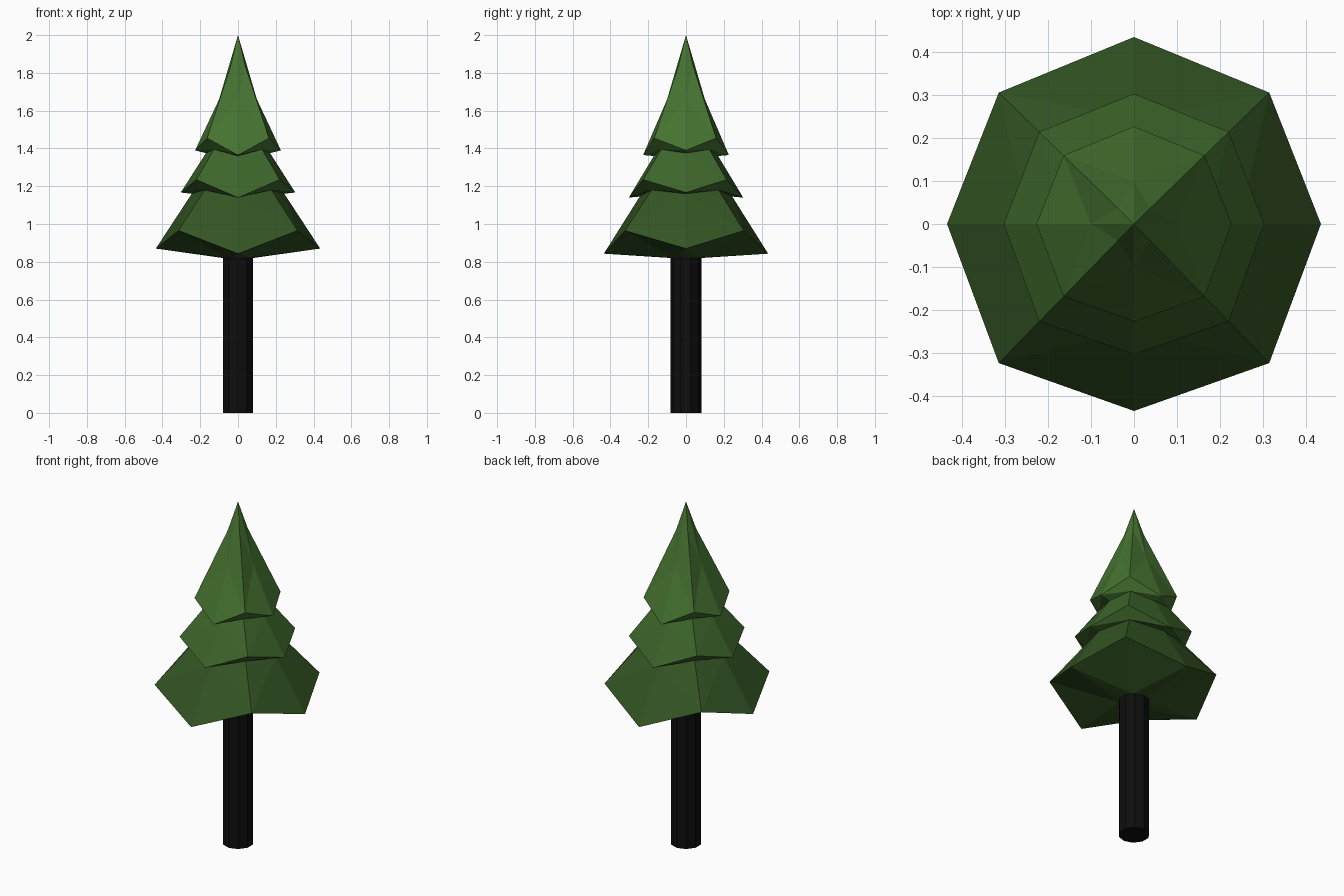
import bpy, bmesh, math

if "Cube" in bpy.data.objects:
    bpy.data.objects.remove(bpy.data.objects["Cube"])


def material(name, rgb):
    m = bpy.data.materials.new(name)
    m.diffuse_color = (*rgb, 1)
    m.use_nodes = True
    m.node_tree.nodes["Principled BSDF"].inputs["Base Color"].default_value = m.diffuse_color
    return m


def make_object(name, bm, mats):
    bmesh.ops.recalc_face_normals(bm, faces=bm.faces)
    mesh = bpy.data.meshes.new(name)
    bm.to_mesh(mesh)
    bm.free()
    for m in mats:
        mesh.materials.append(m)
    ob = bpy.data.objects.new(name, mesh)
    bpy.context.collection.objects.link(ob)
    return ob


# Foliage rings, top to bottom: straight radius, corner radius,
# height on the x axis, on the y axis and at the corners, colour slot
rings = [
    (0.10, 0.053, 1.66, 1.66, 1.84, 0),   # neck below the tip
    (0.227, 0.232, 1.39, 1.365, 1.455, 0),  # top tier rim
    (0.17, 0.18, 1.375, 1.36, 1.395, 0),  # tuck under top tier
    (0.303, 0.312, 1.167, 1.14, 1.235, 1),  # middle tier rim
    (0.245, 0.25, 1.16, 1.145, 1.18, 1),  # tuck under middle tier
    (0.435, 0.445, 0.87, 0.843, 0.965, 2),  # bottom tier rim
    (0.08, 0.08, 0.82, 0.82, 0.82, 2),    # underside at the trunk
]


def ring_verts(bm, r_side, r_corner, zx, zy, z_corner):
    verts = []
    for i in range(8):
        a = i * math.pi / 4
        corner = i % 2
        r = r_corner if corner else r_side
        z = z_corner if corner else (zx, zy)[i // 2 % 2]
        dy = -0.02 * r if corner else 0
        verts.append(bm.verts.new((r * math.cos(a), r * math.sin(a) + dy, z)))
    return verts


# Foliage: three jagged octagonal tiers in one skin
bm = bmesh.new()
tip = bm.verts.new((0, 0, 2))
prev = None
for *shape, slot in rings:
    cur = ring_verts(bm, *shape)
    for i in range(8):
        j = (i + 1) % 8
        if prev is None:
            tris = [(tip, cur[i], cur[j])]
        else:
            # split each quad along the line from side to lower corner
            a, b = (i, j) if i % 2 == 0 else (j, i)
            tris = [(prev[a], prev[b], cur[b]), (prev[a], cur[b], cur[a])]
        for t in tris:
            bm.faces.new(t).material_index = slot
    prev = cur
bm.faces.new(prev).material_index = 2
make_object("foliage", bm, [
    material("green_light", (0.06, 0.17, 0.03)),
    material("green_mid", (0.045, 0.13, 0.023)),
    material("green_dark", (0.033, 0.09, 0.017)),
])

# Trunk
bm = bmesh.new()
bmesh.ops.create_cone(bm, cap_ends=True, segments=10, radius1=0.083,
                      radius2=0.083, depth=0.84)
bmesh.ops.translate(bm, verts=bm.verts, vec=(0, 0, 0.42))
make_object("trunk", bm, [material("dark_bark", (0.004, 0.004, 0.004))])
